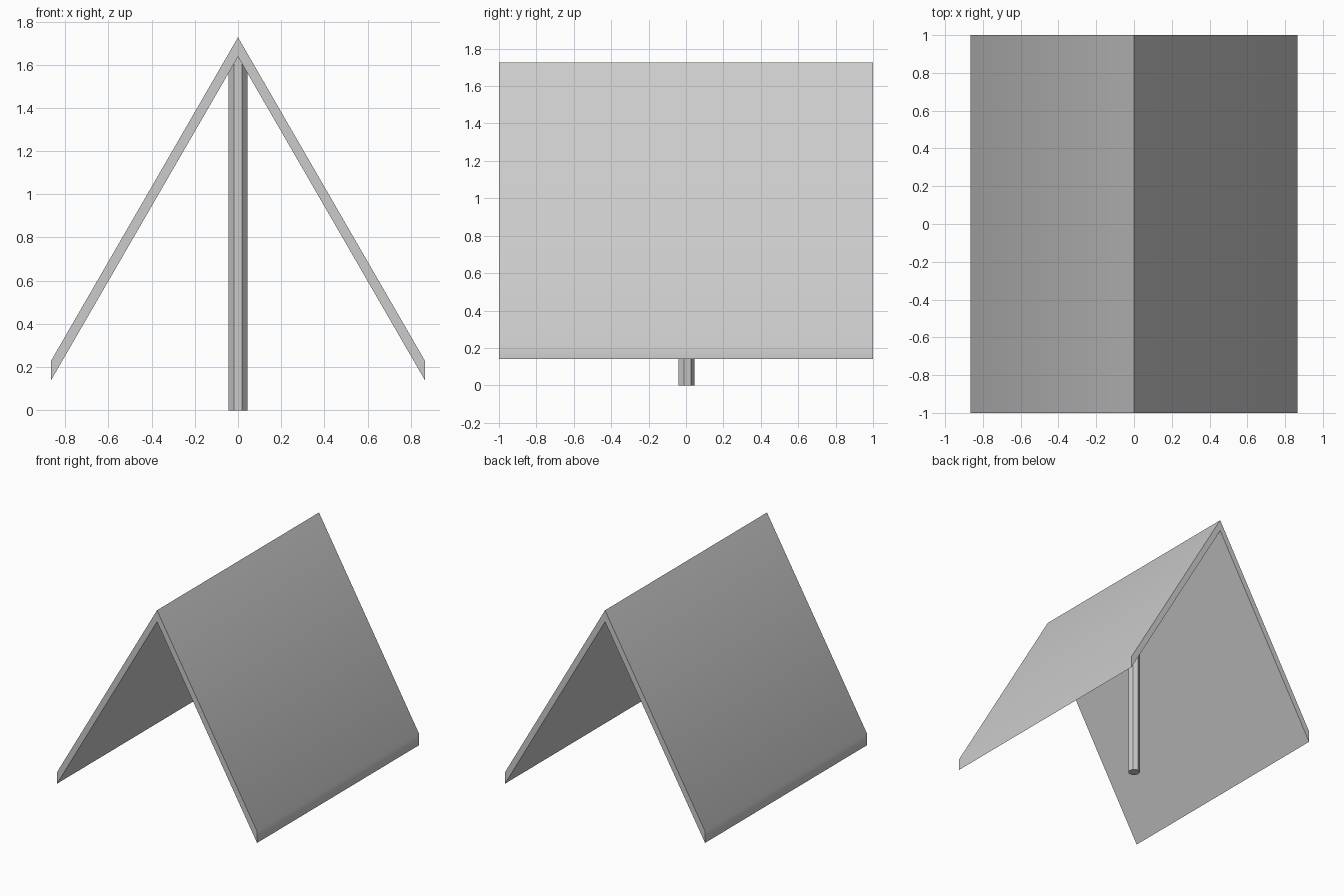
import bpy, bmesh, math

if "Cube" in bpy.data.objects:
    bpy.data.objects.remove(bpy.data.objects["Cube"])


def extrude(name, ring, direction):
    """Extrude a closed ring of points into a capped solid."""
    bm = bmesh.new()
    face = bm.faces.new([bm.verts.new(p) for p in ring])
    new = bmesh.ops.extrude_face_region(bm, geom=[face], use_keep_orig=True)["geom"]
    bmesh.ops.translate(bm, vec=direction,
                        verts=[g for g in new if isinstance(g, bmesh.types.BMVert)])
    bmesh.ops.recalc_face_normals(bm, faces=bm.faces)
    mesh = bpy.data.meshes.new(name)
    bm.to_mesh(mesh)
    bm.free()
    obj = bpy.data.objects.new(name, mesh)
    bpy.context.collection.objects.link(obj)
    return obj


# Folded roof: one slope profile, mirrored across the ridge
half_width, ridge, eave, thick = 0.865, 1.727, 0.23, 0.09
slope = [(0, ridge), (half_width, eave), (half_width, eave - thick), (0, ridge - thick)]
profile = slope + [(-x, z) for x, z in slope[2:0:-1]]
roof = extrude("roof", [(x, -1, z) for x, z in profile], (0, 2, 0))

# Eave edges blend softly into the slopes, the ridge stays sharp
bpy.context.view_layer.objects.active = roof
roof.select_set(True)
bpy.ops.object.shade_smooth_by_angle(angle=math.radians(35))

# Seven-sided support pole, flat side to the front
radius, sides = 0.045, 7
ring = [(radius * math.sin(i * math.tau / sides),
         radius * math.cos(i * math.tau / sides), 0) for i in range(sides)]
extrude("support_pole", ring, (0, 0, 1.637))
